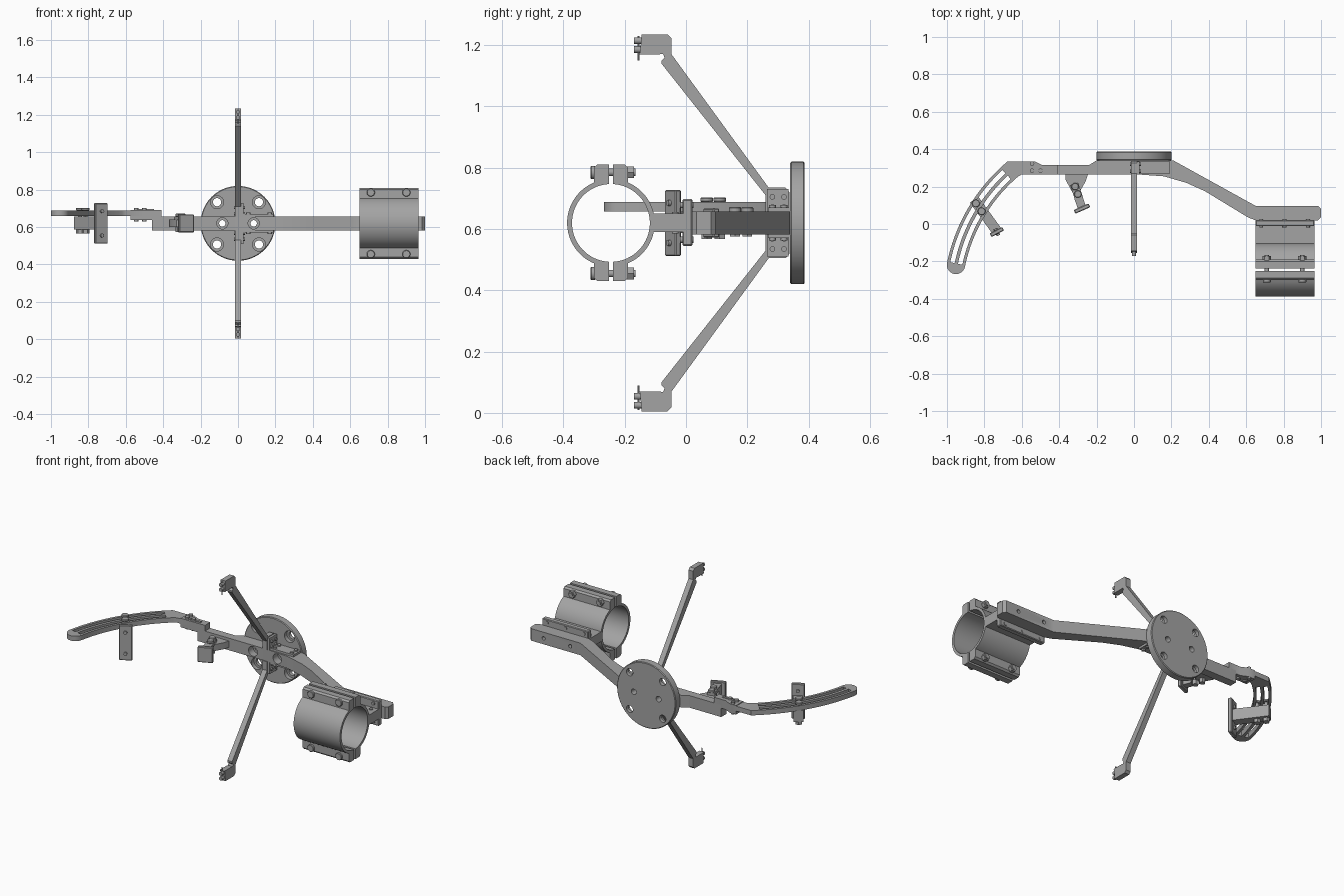
import bpy, bmesh
from math import cos, sin, radians, hypot, atan2, degrees

old = bpy.data.objects.get("Cube")
if old:
    bpy.data.objects.remove(old, do_unlink=True)

grey = bpy.data.materials.new("machined grey")
grey.use_nodes = True
GREY = (0.37, 0.37, 0.37, 1)
grey.diffuse_color = GREY
grey.node_tree.nodes["Principled BSDF"].inputs["Base Color"].default_value = GREY

MID = 0.62                                    # height of the hub axis
parts = []
PLACE = {"x": lambda a, b, t: (t, a, b),
         "y": lambda a, b, t: (a, t, b),
         "z": lambda a, b, t: (a, b, t)}


def prism(name, pts, axis, lo, hi, bevel=0):
    """Extrude a flat outline along an axis."""
    bm = bmesh.new()
    place = PLACE[axis]
    ends = [[bm.verts.new(place(a, b, t)) for a, b in pts] for t in (lo, hi)]
    for end in ends:
        bm.faces.new(end)
    n = len(pts)
    for i in range(n):
        j = (i + 1) % n
        bm.faces.new((ends[0][i], ends[0][j], ends[1][j], ends[1][i]))
    bmesh.ops.recalc_face_normals(bm, faces=bm.faces)
    if bevel:
        bmesh.ops.bevel(bm, geom=list(bm.edges), offset=bevel, segments=1, affect="EDGES")
    me = bpy.data.meshes.new(name)
    bm.to_mesh(me)
    bm.free()
    me.materials.append(grey)
    ob = bpy.data.objects.new(name, me)
    bpy.context.collection.objects.link(ob)
    parts.append(ob)
    return ob


def arc(cx, cy, r, start, end, n):
    steps = [radians(start + (end - start) * i / n) for i in range(n + 1)]
    return [(cx + r * cos(t), cy + r * sin(t)) for t in steps]


def rod(name, a, b, r, axis, lo, hi, n=16, bevel=0):
    return prism(name, arc(a, b, r, 0, 360, n)[:-1], axis, lo, hi, bevel)


def rect(a0, a1, b0, b1):
    return [(a0, b0), (a1, b0), (a1, b1), (a0, b1)]


def strip(p, q, w):
    """Rectangle of width w running from p to q."""
    dx, dy = q[0] - p[0], q[1] - p[1]
    k = w / 2 / hypot(dx, dy)
    ox, oy = -dy * k, dx * k
    return [(p[0] + ox, p[1] + oy), (q[0] + ox, q[1] + oy),
            (q[0] - ox, q[1] - oy), (p[0] - ox, p[1] - oy)]


def cut(ob, cutters):
    for c in cutters:
        mod = ob.modifiers.new("cut", "BOOLEAN")
        mod.operation, mod.solver, mod.object = "DIFFERENCE", "EXACT", c
        bpy.context.view_layer.objects.active = ob
        bpy.ops.object.modifier_apply(modifier=mod.name)
        parts.remove(c)
        bpy.data.objects.remove(c, do_unlink=True)


# Round hub plate with counterbored mounting holes
hub = rod("hub_plate", 0, MID, 0.2, "y", 0.34, 0.387, 64, 0.004)
holes = []
for x in (-0.112, 0.112):
    for z in (MID - 0.113, MID + 0.113):
        holes += [rod("cutter", x, z, 0.022, "y", 0.2, 0.5, 24),
                  rod("cutter", x, z, 0.035, "y", 0.2, 0.365, 24)]
    holes.append(rod("cutter", x * 0.75, MID, 0.017, "y", 0.2, 0.5, 24))
cut(hub, holes)

# Main beam, cranked forward toward the clamp
beam = prism("main_beam", [
    (-0.46, 0.265), (-0.46, 0.315), (-0.24, 0.315), (-0.2, 0.34), (0.21, 0.34),
    (0.65, 0.097), (0.985, 0.097), (1, 0.082), (1, 0.035), (0.985, 0.02),
    (0.65, 0.02), (0.61, 0.035), (0.38, 0.175), (0.28, 0.22), (0.16, 0.255),
    (0.02, 0.265)], "z", 0.583, 0.657)
holes = []
for x in (-0.084, 0.084):
    holes += [rod("cutter", x, MID, 0.017, "y", 0.2, 0.5, 24),
              rod("cutter", x, MID, 0.03, "y", 0.2, 0.31, 24)]
holes += [rod("cutter", x, MID, 0.011, "y", 0.07, 0.2) for x in (0.72, 0.9)]
cut(beam, holes)

# Upper and lower arms, mirrored about the hub axis
ARM = [(-0.155, 0.55), (-0.15, 0.555), (-0.145, 0.615), (-0.06, 0.615), (-0.047, 0.602),
       (-0.047, 0.55), (0.27, 0.115), (0.325, 0.115), (0.338, 0.1), (0.338, 0.036),
       (0.26, 0.036), (0.26, 0.09), (-0.08, 0.52), (-0.08, 0.53), (-0.07, 0.54),
       (-0.075, 0.552), (-0.088, 0.55)]
for s, side in ((1, "upper"), (-1, "lower")):
    def span(a, b):
        return sorted((MID + s * a, MID + s * b))
    prism(side + "_arm", [(y, MID + s * z) for y, z in ARM], "x", -0.016, 0.016)
    for z in (0.566, 0.595):
        rod(side + "_tip_screw", 0, MID + s * z, 0.011, "y", -0.17, -0.14)
    rod(side + "_tip_pin", 0, -0.155, 0.004, "z", *span(0.53, 0.61), 8)
    # Angle bracket joining arm and beam
    prism(side + "_bracket_wall", rect(0.265, 0.335, *span(0.036, 0.11)), "x", 0.016, 0.03)
    prism(side + "_bracket_foot", rect(0.016, 0.19, 0.268, 0.337), "z", *span(0.036, 0.05))
    for y in (0.282, 0.32):
        for z in (0.052, 0.085):
            rod(side + "_wall_screw", y, MID + s * z, 0.009, "x", -0.022, 0.037)
        for x in (0.055, 0.17):
            rod(side + "_foot_screw", x, y, 0.011, "z", *span(0.04, 0.058))

# Split tube clamp: two half rings with bolted flanges
CY = -0.245
top = degrees(atan2(0.131, 0.055))
half = [(0.007, 0.19), (0.045, 0.19), (0.055, 0.18)]
half += arc(0, 0, 0.143, top, -top, 32)
half += [(0.055, -0.18), (0.045, -0.19), (0.007, -0.19)]
half += arc(0, 0, 0.127, -87, 87, 40)
for s, side in ((-1, "front"), (1, "back")):
    prism("clamp_" + side + "_half", [(CY + s * u, MID + v) for u, v in half], "x", 0.65, 0.965)
for x in (0.71, 0.9):
    for z in (MID - 0.165, MID + 0.165):
        rod("clamp_bolt", x, z, 0.012, "y", -0.31, -0.165)
        rod("clamp_bolt_head", x, z, 0.022, "y", -0.312, -0.295, 20, 0.003)
        rod("clamp_nut", x, z, 0.022, "y", -0.195, -0.17, 6)

# Clamp stem and foot
prism("clamp_stem", rect(-0.11, 0.0, 0.59, 0.65), "x", 0.65, 0.965)
prism("clamp_foot", rect(-0.012, 0.021, 0.545, 0.698), "x", 0.65, 0.965, 0.004)
for x in (0.68, 0.805, 0.93):
    rod("stem_screw", x, -0.035, 0.011, "z", 0.585, 0.655)
    for z in (0.565, 0.678):
        rod("foot_screw", x, z, 0.01, "y", -0.02, 0.024)

# Curved slotted rail with its straight mounting lug
RX, RY = -0.061, -0.4
rail = prism("curved_rail",
             arc(RX, RY, 0.958, 130, 168.5, 24)
             + arc(RX + 0.909 * cos(radians(168.5)), RY + 0.909 * sin(radians(168.5)),
                   0.049, 180, 337, 12)
             + arc(RX, RY, 0.86, 168.5, 130.5, 24)
             + [(-0.6, 0.265), (-0.5, 0.265), (-0.5, 0.315), (-0.53, 0.335)],
             "z", 0.658, 0.688)
cut(rail, [prism("cutter", arc(RX, RY, r + 0.012, 133, 168, 24)
                 + arc(RX, RY, r - 0.012, 168, 133, 24), "z", 0.6, 0.75)
           for r in (0.888, 0.93)])

# Stepped joint between rail and beam
prism("rail_joint", [(-0.575, 0.265), (-0.575, 0.335), (-0.53, 0.335), (-0.49, 0.315),
                     (-0.41, 0.315), (-0.41, 0.265)], "z", 0.637, 0.692)
for x, y in ((-0.545, 0.322), (-0.545, 0.285), (-0.5, 0.285)):
    rod("joint_screw", x, y, 0.012, "z", 0.63, 0.703)
prism("joint_key", rect(-0.55, -0.45, 0.278, 0.292), "z", 0.69, 0.696)

# Sliding target plate on the rail
prism("slider_bar", strip((-0.855, 0.13), (-0.735, -0.035), 0.055), "z", 0.587, 0.657)
for x, y in ((-0.845, 0.11), (-0.815, 0.068)):
    rod("slider_bolt", x, y, 0.01, "z", 0.57, 0.695)
    rod("slider_bolt_head", x, y, 0.021, "z", 0.688, 0.703, 20, 0.003)
    rod("slider_nut", x, y, 0.02, "z", 0.567, 0.588, 6)
prism("slider_plate", strip((-0.767, -0.06), (-0.7, -0.025), 0.022), "z", 0.512, 0.728, 0.004)
for z in (0.555, 0.685):
    plate_screw = rod("plate_screw", 0, 0, 0.01, "y", -0.02, 0.02)
    plate_screw.location = (-0.733, -0.043, z)
    plate_screw.rotation_euler.z = 0.48

# Small tilting stop beside the hub
prism("stop_lug", [(-0.365, 0.27), (-0.365, 0.235), (-0.33, 0.17), (-0.295, 0.165),
                   (-0.26, 0.225), (-0.245, 0.27)], "z", 0.6, 0.64)
prism("stop_arm", strip((-0.32, 0.215), (-0.278, 0.085), 0.045), "z", 0.638, 0.657)
prism("stop_stem", strip((-0.3, 0.14), (-0.278, 0.085), 0.04), "z", 0.59, 0.657)
prism("stop_plate", strip((-0.318, 0.065), (-0.238, 0.1), 0.022), "z", 0.572, 0.668, 0.004)
for x, y in ((-0.315, 0.2), (-0.3, 0.16)):
    rod("stop_bolt", x, y, 0.02, "z", 0.655, 0.672, 20, 0.003)
    rod("stop_nut", x, y, 0.018, "z", 0.575, 0.602, 6)

# Smooth the curved walls, keep hard edges
bpy.ops.object.select_all(action="DESELECT")
for ob in parts:
    ob.select_set(True)
bpy.context.view_layer.objects.active = parts[0]
bpy.ops.object.shade_smooth_by_angle(angle=radians(30))
